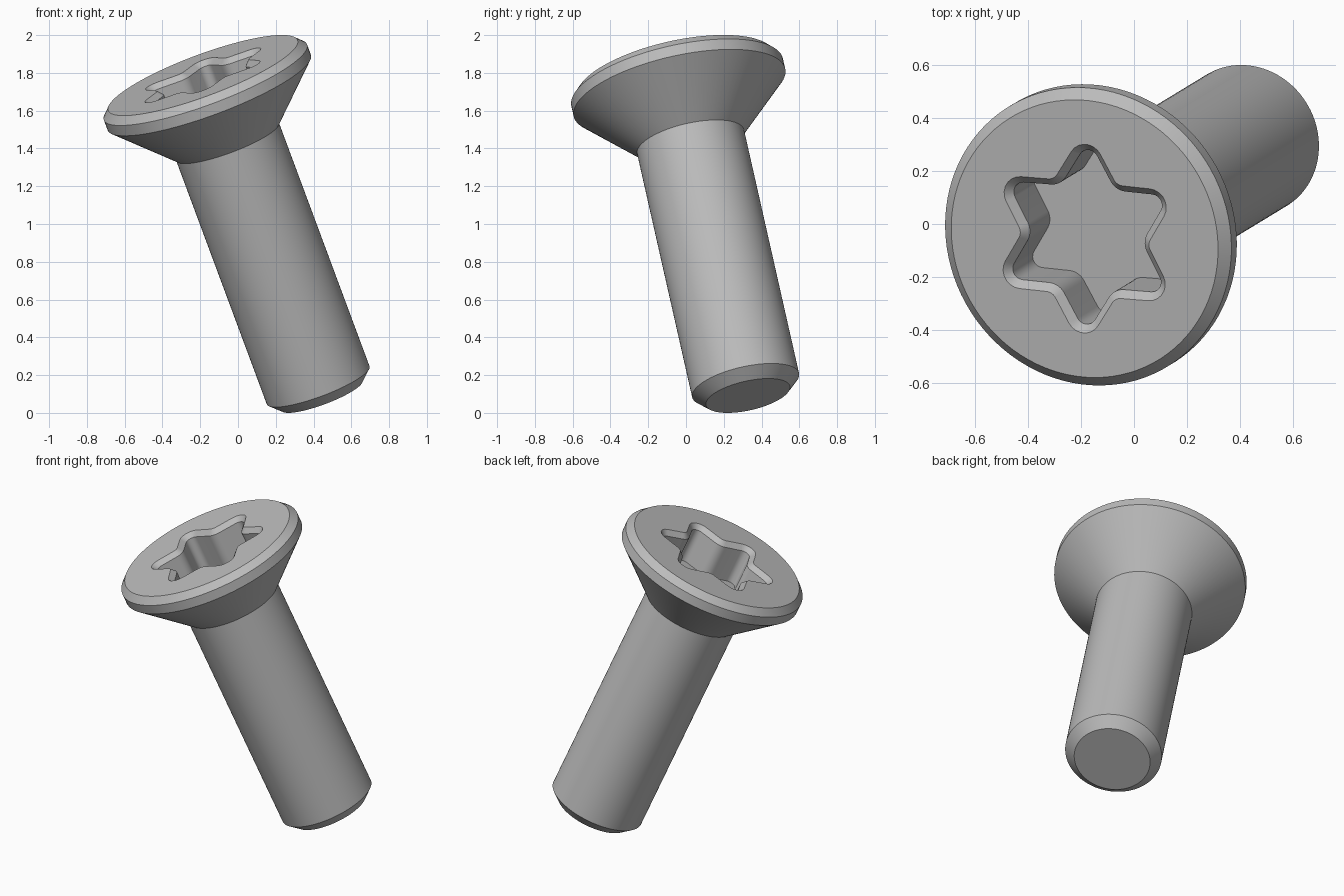
import bpy, bmesh, math
from mathutils import Vector, Matrix

if "Cube" in bpy.data.objects:
    bpy.data.objects.remove(bpy.data.objects["Cube"], do_unlink=True)

LOBES = 6
ARC = 8                      # points on each tip arc and each valley arc
COUNT = LOBES * ARC * 2


def polar(radius, angle):
    return Vector((radius * math.cos(angle), radius * math.sin(angle)))


def circle(radius):
    step = math.tau / COUNT
    return [polar(radius, (i - (ARC - 1) / 2) * step) for i in range(COUNT)]


def star(offset):
    """Six-lobed outline: round tips and valleys joined by tangent flanks."""
    tip_r, valley_r = 0.04 + offset, 0.07 - offset
    half = math.pi / LOBES
    tip, valley = polar(0.297, 0), polar(0.30, half)
    gap = valley - tip
    flank = math.atan2(gap.y, gap.x) - math.acos((tip_r + valley_r) / gap.length)
    points = []
    for lobe in range(LOBES):
        turn = Matrix.Rotation(lobe * 2 * half, 2)
        for i in range(ARC):
            a = -flank + 2 * flank * i / (ARC - 1)
            points.append(turn @ (tip + polar(tip_r, a)))
        # the valley arc runs back from the flank normal to its mirror image
        for i in range(ARC):
            a = flank + (2 * half - 2 * flank) * i / (ARC - 1)
            points.append(turn @ (valley - polar(valley_r, a)))
    return points


# Rings from the socket floor, over the head and down the shank to the end
rings = [
    (star(0), 1.60),          # socket floor
    (star(0), 1.82),          # socket wall top
    (star(0.028), 1.85),      # socket mouth
    (circle(0.535), 1.85),    # flat top of the head
    (circle(0.574), 1.81),    # rim
    (circle(0.574), 1.75),
    (circle(0.29), 1.466),    # countersunk cone meets shank
    (circle(0.29), 0.06),
    (circle(0.228), 0),       # chamfered end
]

bm = bmesh.new()
loops = [[bm.verts.new((p.x, p.y, z)) for p in pts] for pts, z in rings]
for a, b in zip(loops, loops[1:]):
    for i in range(COUNT):
        j = (i + 1) % COUNT
        bm.faces.new((a[i], b[i], b[j], a[j]))
bm.faces.new(loops[0])
bm.faces.new(reversed(loops[-1]))
bmesh.ops.recalc_face_normals(bm, faces=bm.faces)
mesh = bpy.data.meshes.new("countersunk_screw")
bm.to_mesh(mesh)
bm.free()

# Plain steel
steel = bpy.data.materials.new("steel_grey")
steel.use_nodes = True
colour = (0.5, 0.5, 0.5, 1)
steel.diffuse_color = colour
steel.node_tree.nodes["Principled BSDF"].inputs["Base Color"].default_value = colour
mesh.materials.append(steel)

# Lean the screw, with one lobe pointing to the back
screw = bpy.data.objects.new("countersunk_screw", mesh)
bpy.context.collection.objects.link(screw)
axis = Vector((-0.372, -0.226, 1)).normalized()
lobe_dir = Vector((0.005, 0.36, 0.083))
lobe_dir = (lobe_dir - axis * lobe_dir.dot(axis)).normalized()
side = axis.cross(lobe_dir)
frame = Matrix((lobe_dir, side, axis)).transposed().to_4x4()
screw.matrix_world = Matrix.Translation((0.445, 0.328, 0.091)) @ frame

bpy.ops.object.select_all(action="DESELECT")
screw.select_set(True)
bpy.context.view_layer.objects.active = screw
bpy.ops.object.shade_smooth_by_angle(angle=math.radians(30))
